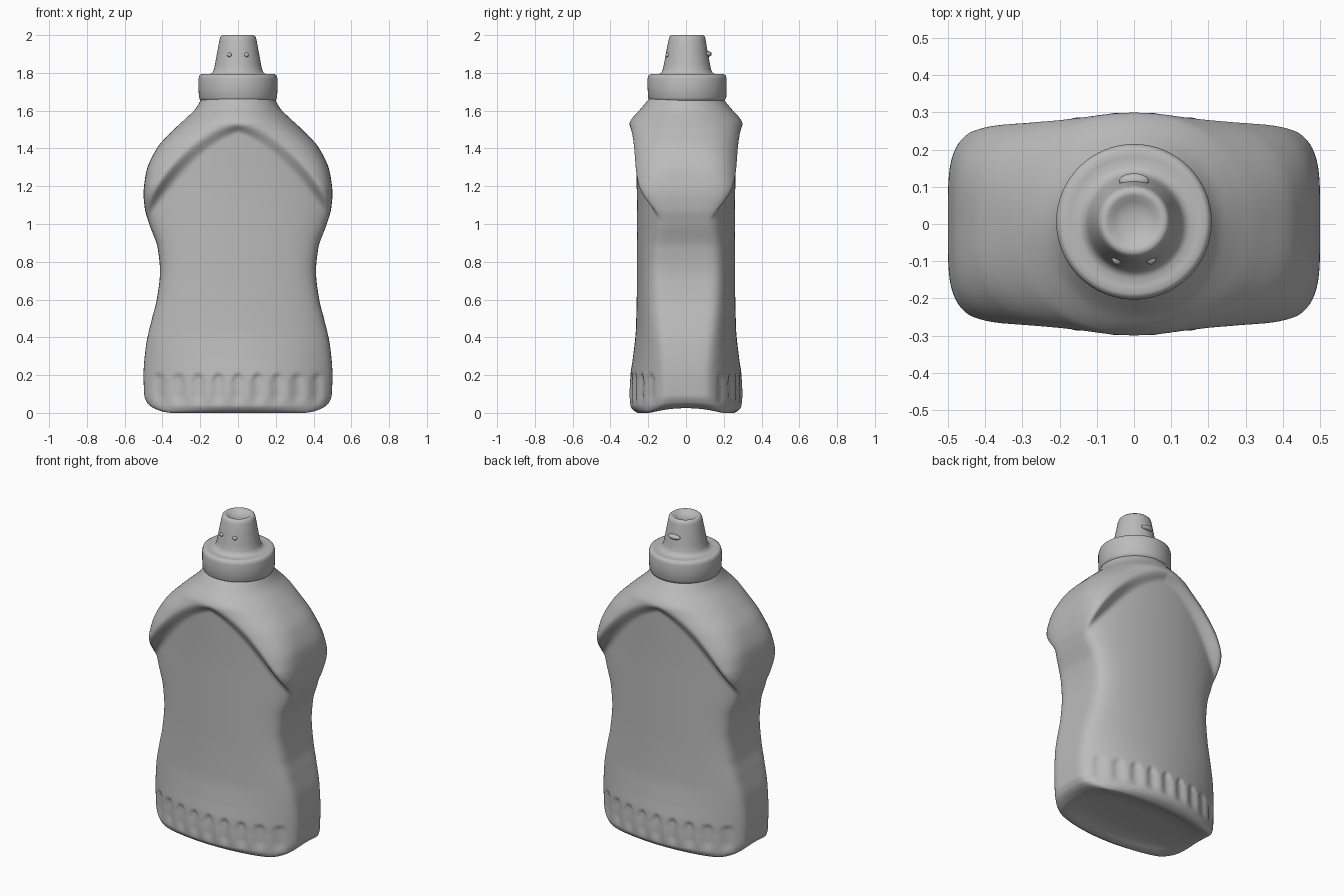
import bpy, bmesh
from math import sin, cos, pi, radians

if "Cube" in bpy.data.objects:
    bpy.data.objects.remove(bpy.data.objects["Cube"], do_unlink=True)

grey = bpy.data.materials.new("plain grey")
grey.use_nodes = True
grey.diffuse_color = (0.5, 0.5, 0.5, 1)
grey.node_tree.nodes["Principled BSDF"].inputs["Base Color"].default_value = (0.5, 0.5, 0.5, 1)


def curve(points):
    """Smooth monotone interpolation through (z, value) points."""
    slopes = [(b[1] - a[1]) / (b[0] - a[0]) for a, b in zip(points, points[1:])]
    mid = [2 * p * q / (p + q) if p * q > 0 else 0 for p, q in zip(slopes, slopes[1:])]
    tangents = [slopes[0]] + mid + [slopes[-1]]

    def value(z):
        i = 0
        while i < len(points) - 2 and z > points[i + 1][0]:
            i += 1
        (z0, a), (z1, b) = points[i], points[i + 1]
        h = z1 - z0
        t = min(max((z - z0) / h, 0), 1)
        return (a * (1 + 2 * t) * (1 - t) ** 2 + b * t * t * (3 - 2 * t)
                + h * t * (1 - t) * (tangents[i] * (1 - t) - tangents[i + 1] * t))
    return value


def smooth(t):
    t = min(max(t, 0), 1)
    return t * t * (3 - 2 * t)


def loft(name, rings, angle):
    """Skin a stack of rings; both ends are closed."""
    bm = bmesh.new()
    loops = [[bm.verts.new(p) for p in ring] for ring in rings]
    n = len(loops[0])
    for low, high in zip(loops, loops[1:]):
        for i in range(n):
            j = (i + 1) % n
            bm.faces.new((low[i], low[j], high[j], high[i]))
    bm.faces.new(loops[0][::-1])
    bm.faces.new(loops[-1])
    bmesh.ops.recalc_face_normals(bm, faces=bm.faces)
    mesh = bpy.data.meshes.new(name)
    bm.to_mesh(mesh)
    bm.free()
    obj = bpy.data.objects.new(name, mesh)
    bpy.context.collection.objects.link(obj)
    finish(obj, angle)


def finish(obj, angle=60):
    obj.data.materials.append(grey)
    bpy.ops.object.select_all(action='DESELECT')
    obj.select_set(True)
    bpy.context.view_layer.objects.active = obj
    bpy.ops.object.shade_smooth_by_angle(angle=radians(angle))


# Bottle outline: half width, label panel depth, shoulder depth, shoulder squareness
width = curve([(0, .42), (.015, .455), (.04, .48), (.09, .496), (.2, .5), (.35, .488), (.5, .455),
               (.6, .43), (.75, .413), (.87, .425), (1, .47), (1.08, .493), (1.16, .5), (1.27, .487),
               (1.4, .43), (1.5, .34), (1.56, .275), (1.61, .225), (1.67, .19)])
panel = curve([(0, .255), (.015, .28), (.04, .295), (.1, .3), (.2, .294), (.3, .28),
               (.45, .265), (.7, .26), (1.1, .26), (1.5, .268), (1.67, .27)])
shoulder = curve([(1.2, .3), (1.53, .3), (1.56, .285), (1.61, .24), (1.67, .19)])
square = curve([(1.2, 4.5), (1.45, 2.7), (1.6, 2), (1.67, 2)])


def rounded_square(a, n):
    c, s = cos(a), sin(a)
    r = (abs(c) ** n + abs(s) ** n) ** (-1 / n)
    return r * c, r * s


def body_point(a, z):
    w, d = width(z), panel(z)
    # Curved label panel with rounded corners
    u, v = rounded_square(a, 8)
    x = w * u
    bend = 1 + max(d - .26, 0) * 15
    depth = d - bend * .35 * x * x - .2 * x ** 4
    # Scalloped flutes around the foot
    flute = cos(pi * x / .105) ** 2
    depth -= .013 * flute * smooth((.17 + .05 * flute - z) / .03) * smooth((z - .03) / .07) * smooth((.47 - abs(x)) / .05)
    y = depth * v
    # Shoulder dome overhanging the panel along an arched ridge
    u2, v2 = rounded_square(a, square(z))
    x2, y2 = w * u2, shoulder(z) * v2
    mx = abs(x + x2) / 2
    run = .045 + .35 * mx
    k = smooth((z - (1.53 - 1.5 * mx * mx - run)) / run)
    x, y = x + (x2 - x) * k, y + (y2 - y) * k
    # Shallow hollow across the foot
    lift = .025 * max(0, 1 - (y / .2) ** 2) * max(0, 1 - z / .1)
    return x, y, z + lift


SEG, ROWS = 256, 170
angles = [2 * pi * i / SEG for i in range(SEG)]
body = [[body_point(a, 1.67 * (i / ROWS) ** 1.25) for a in angles] for i in range(ROWS + 1)]
foot = [[(x * s, y * s, z + (.03 - z) * t) for x, y, z in body[0]]
        for s, t in ((.02, 1), (.4, 1), (.7, .9), (.82, .4), (.92, .05))]
loft("bottle_body", foot + body, 50)

# Screw cap with tapered nozzle, turned from one profile: radius, height, y centre
profile = [(.01, 1.65, .006), (.19, 1.65, .006), (.2, 1.655, .006), (.207, 1.67, .006),
           (.209, 1.72, .006), (.209, 1.77, .006), (.204, 1.787, .006), (.193, 1.794, .006),
           (.175, 1.792, .006), (.15, 1.793, .005), (.136, 1.8, .005), (.127, 1.82, .005),
           (.121, 1.85, .005), (.11, 1.91, .005), (.098, 1.975, .006), (.093, 1.992, .007),
           (.084, 2, .007), (.07, 1.998, .007), (.055, 1.985, .007), (.03, 1.977, .007), (.005, 1.975, .007)]
loft("cap_and_nozzle", [[(r * cos(2 * pi * i / 64), r * sin(2 * pi * i / 64) + y, z) for i in range(64)]
                        for r, z, y in profile], 50)

# Small nubs on the nozzle
for name, place, size in (("back_nub", (0, .116, 1.9), (.04, .02, .015)),
                          ("front_nub_right", (-.045, -.095, 1.895), (.014, .014, .012)),
                          ("front_nub_left", (.045, -.095, 1.895), (.014, .014, .012))):
    bpy.ops.mesh.primitive_uv_sphere_add(segments=20, ring_count=12, radius=1, location=place)
    nub = bpy.context.object
    nub.name = name
    nub.scale = size
    finish(nub)
